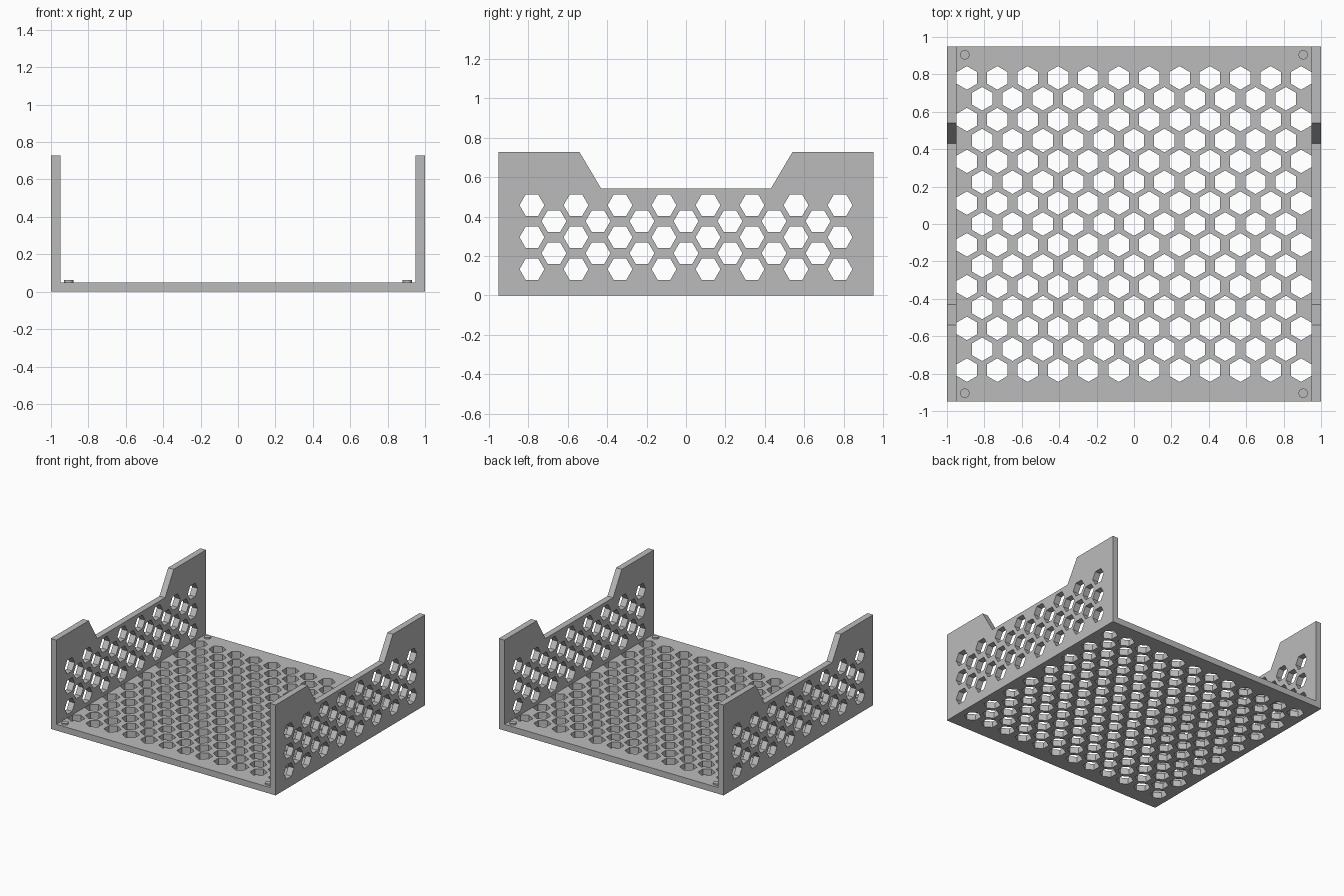
import bpy
import bmesh
from math import cos, sin, pi

cube = bpy.data.objects.get("Cube")
if cube:
    bpy.data.objects.remove(cube)

grey = bpy.data.materials.new("light grey")
grey.use_nodes = True
color = (0.5, 0.5, 0.5, 1)
grey.diffuse_color = color
grey.node_tree.nodes["Principled BSDF"].inputs["Base Color"].default_value = color

HALF_DEPTH, HEIGHT, THICK = 0.95, 0.727, 0.05
HEX_R = 0.063
PITCH, ROW = 0.1624, 0.1116      # hole spacing within a row, between rows


def prism(bm, profile, offset):
    """Extrude a closed loop of points by an offset vector."""
    face = bm.faces.new([bm.verts.new(p) for p in profile])
    top = bmesh.ops.extrude_face_region(bm, geom=[face])["geom"]
    verts = [v for v in top if isinstance(v, bmesh.types.BMVert)]
    bmesh.ops.translate(bm, verts=verts, vec=offset)


def ring(sides, radius, start=0):
    return [(radius * cos(start + 2 * pi * i / sides),
             radius * sin(start + 2 * pi * i / sides)) for i in range(sides)]


def finish(bm, name):
    bmesh.ops.recalc_face_normals(bm, faces=bm.faces)
    mesh = bpy.data.meshes.new(name)
    bm.to_mesh(mesh)
    bm.free()
    mesh.materials.append(grey)
    obj = bpy.data.objects.new(name, mesh)
    bpy.context.collection.objects.link(obj)
    return obj


# Tray: U-shaped section run from front to back
bm = bmesh.new()
half = [(1, 0), (1, HEIGHT), (1 - THICK, HEIGHT), (1 - THICK, THICK)]
section = half + [(-x, z) for x, z in reversed(half)]
prism(bm, [(x, -HALF_DEPTH, z) for x, z in section], (0, 2 * HALF_DEPTH, 0))
tray = finish(bm, "perforated_tray")

# Cutter: floor honeycomb, alternating rows of 12 and 11
bm = bmesh.new()
for row in range(15):
    count = 12 - row % 2
    for col in range(count):
        cx, cy = (col - (count - 1) / 2) * PITCH, (row - 7) * ROW
        prism(bm, [(cx + x, cy + y, -0.05) for x, y in ring(6, HEX_R, pi / 6)],
              (0, 0, 0.11))

# Cutter: wall honeycomb, alternating columns of 3 and 2, through both walls
for col in range(15):
    count = 3 - col % 2
    for row in range(count):
        cy, cz = (col - 7) * ROW, 0.295 + (row - (count - 1) / 2) * PITCH
        prism(bm, [(-1.1, cy + y, cz + z) for y, z in ring(6, HEX_R)], (2.2, 0, 0))

# Cutter: sloped notch in the top of both walls
LOW, TOP = 0.541, 0.9
wide = 0.54 + (TOP - HEIGHT) * 0.11 / (HEIGHT - LOW)
notch = [(-0.43, LOW), (0.43, LOW), (wide, TOP), (-wide, TOP)]
prism(bm, [(-1.1, y, z) for y, z in notch], (2.2, 0, 0))
cutter = finish(bm, "hole_cutter")
cutter.hide_render = True

cut = tray.modifiers.new("holes", "BOOLEAN")
cut.operation = "DIFFERENCE"
cut.solver = "EXACT"
cut.object = cutter
bpy.context.view_layer.objects.active = tray
bpy.ops.object.modifier_apply(modifier=cut.name)
bpy.data.objects.remove(cutter)

# Corner locating pegs
for side, sx in (("left", 1), ("right", -1)):
    for end, sy in (("front", -1), ("back", 1)):
        bm = bmesh.new()
        prism(bm, [(sx * 0.905 + x, sy * 0.905 + y, THICK - 0.01)
                   for x, y in ring(32, 0.025)], (0, 0, 0.022))
        peg = finish(bm, f"{end}_{side}_peg")
        bpy.ops.object.select_all(action="DESELECT")
        peg.select_set(True)
        bpy.context.view_layer.objects.active = peg
        bpy.ops.object.shade_smooth_by_angle()
